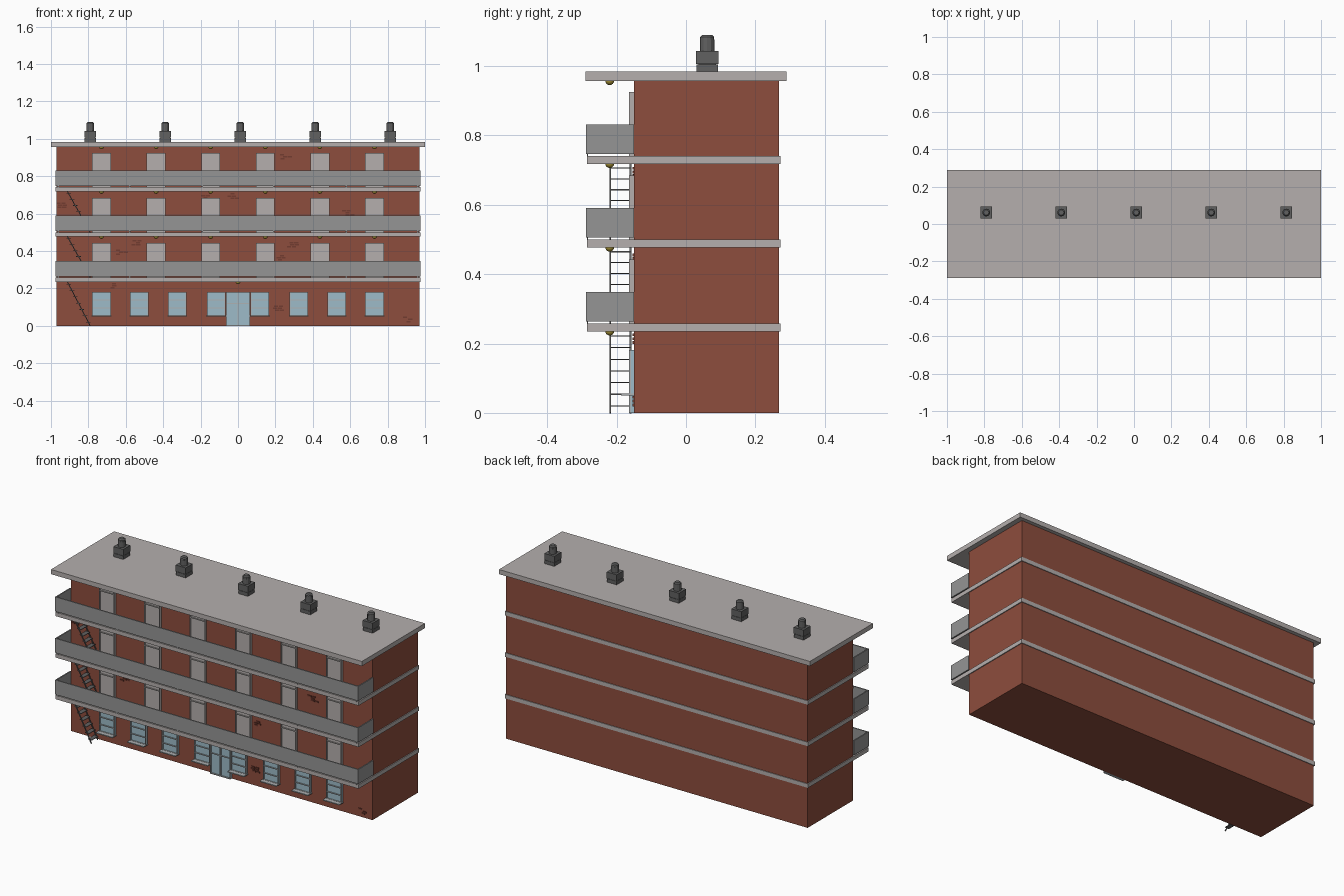
import bpy, bmesh, random
from mathutils import Matrix, Vector

if "Cube" in bpy.data.objects:
    bpy.data.objects.remove(bpy.data.objects["Cube"])

random.seed(4)


def material(name, r, g, b):
    m = bpy.data.materials.new(name)
    m.diffuse_color = (r, g, b, 1)
    m.use_nodes = True
    m.node_tree.nodes["Principled BSDF"].inputs["Base Color"].default_value = m.diffuse_color
    return m


BRICK = material("brick", 0.27, 0.075, 0.047)
DARK_BRICK = material("dark_brick", 0.17, 0.045, 0.03)
CONCRETE = material("concrete", 0.46, 0.43, 0.42)
PANEL = material("panel", 0.30, 0.30, 0.30)
GLASS = material("glass", 0.34, 0.50, 0.58)
FRAME = material("frame", 0.42, 0.44, 0.45)
METAL = material("dark_metal", 0.12, 0.12, 0.12)
BRASS = material("brass", 0.40, 0.30, 0.04)


def finish(bm, name, mat):
    me = bpy.data.meshes.new(name)
    bm.to_mesh(me)
    bm.free()
    me.materials.append(mat)
    ob = bpy.data.objects.new(name, me)
    bpy.context.collection.objects.link(ob)
    return ob


def add_box(bm, x0, x1, y0, y1, z0, z1):
    m = Matrix.Translation(((x0 + x1) / 2, (y0 + y1) / 2, (z0 + z1) / 2))
    bmesh.ops.create_cube(bm, size=1, matrix=m @ Matrix.Diagonal((x1 - x0, y1 - y0, z1 - z0, 1)))


def boxes(name, mat, items):
    bm = bmesh.new()
    for b in items:
        add_box(bm, *b)
    return finish(bm, name, mat)


WALL = -0.15
SLABS = [0.235, 0.477, 0.718]
DOOR_X = [-0.73, -0.438, -0.146, 0.146, 0.438, 0.73]

# Main block and roof
boxes("brick_body", BRICK, [(-0.97, 0.97, WALL, 0.268, 0, 0.957)])
boxes("roof", CONCRETE, [(-1, 1, -0.29, 0.29, 0.957, 0.984)])

# Floor slabs and balcony parapets
for i, z in enumerate(SLABS):
    boxes(f"floor_slab_{i}", CONCRETE, [(-0.975, 0.975, -0.285, 0.272, z, z + 0.023)])
    p0, p1 = z + 0.029, z + 0.113
    boxes(f"balcony_parapet_{i}", PANEL, [
        (-0.975, 0.975, -0.288, -0.281, p0, p1),
        (-0.975, -0.968, -0.281, WALL, p0, p1),
        (0.968, 0.975, -0.281, WALL, p0, p1)])
    # short posts carrying the parapet
    boxes(f"parapet_posts_{i}", PANEL,
          [(x - 0.004, x + 0.004, -0.286, -0.282, z + 0.02, p0 + 0.01)
           for x in (-0.96, -0.58, -0.19, 0.19, 0.58, 0.96)])


def window(name, x, w, z0, z1, mat, bars, mullion=False):
    h, t = w / 2, 0.005
    boxes(name + "_pane", mat, [(x - h, x + h, -0.158, WALL + 0.005, z0, z1)])
    parts = [(x - h, x - h + t, -0.165, -0.155, z0, z1),
             (x + h - t, x + h, -0.165, -0.155, z0, z1),
             (x - h, x + h, -0.165, -0.155, z1 - t, z1),
             (x - h, x + h, -0.165, -0.155, z0, z0 + t)]
    parts += [(x - h, x + h, -0.164, -0.155, b - 0.002, b + 0.002) for b in bars]
    if mullion:
        parts.append((x - 0.003, x + 0.003, -0.164, -0.155, z0, z1))
    boxes(name + "_frame", CONCRETE if mat == CONCRETE else FRAME, parts)


# Balcony doors
for i, z in enumerate(SLABS):
    for j, x in enumerate(DOOR_X):
        window(f"balcony_door_{i}_{j}", x, 0.10, z + 0.023, z + 0.207, CONCRETE, [z + 0.155])

# Ground floor windows with sills, and entrance door
for j, x in enumerate([-0.73, -0.528, -0.325, -0.117, 0.117, 0.325, 0.528, 0.73]):
    window(f"ground_window_{j}", x, 0.10, 0.052, 0.181, GLASS, [0.095, 0.138])
    boxes(f"window_sill_{j}", FRAME, [(x - 0.053, x + 0.053, -0.188, WALL, 0.050, 0.056)])
window("entrance_door", 0, 0.13, 0.0, 0.181, GLASS, [0.12], True)


# Ceiling lamps
def lamp(name, x, z):
    bm = bmesh.new()
    bmesh.ops.create_uvsphere(bm, u_segments=12, v_segments=8, radius=0.013,
                              matrix=Matrix.Translation((x, -0.22, z)))
    ob = finish(bm, name, BRASS)
    ob.data.shade_smooth()


lamp("entrance_lamp", 0, 0.236)
for i, z in enumerate([0.478, 0.719, 0.958]):
    for j, x in enumerate(DOOR_X):
        lamp(f"balcony_lamp_{i}_{j}", x, z)

# Steep stairs between balconies
for i, (z0, z1) in enumerate(zip([0, 0.258, 0.50], SLABS)):
    a, b = Vector((-0.79, 0, z0)), Vector((-0.912, 0, z1))
    bm = bmesh.new()
    d = b - a
    rot = d.to_track_quat('Z', 'Y').to_matrix().to_4x4()
    for y in (-0.218, -0.160):
        m = Matrix.Translation((a + b) / 2 + Vector((0, y, 0)))
        bmesh.ops.create_cube(bm, size=1, matrix=m @ rot @ Matrix.Diagonal((0.005, 0.005, d.length, 1)))
    for k in range(7):
        p = a + d * ((k + 0.6) / 7)
        add_box(bm, p.x - 0.013, p.x + 0.013, -0.218, -0.160, p.z - 0.0015, p.z + 0.0015)
    finish(bm, f"stairs_{i}", METAL)

# Chimney vents: stacked blocks with a rounded cap
for i in range(5):
    x, y = -0.79 + 0.401 * i, 0.061
    bm = bmesh.new()
    for r, z0, z1 in [(0.031, 0.984, 1.004), (0.032, 1.006, 1.043), (0.025, 1.003, 1.007)]:
        add_box(bm, x - r, x + r, y - r, y + r, z0, z1)
    for r1, r2, z0, z1 in [(0.021, 0.021, 1.043, 1.076), (0.020, 0.020, 1.076, 1.084),
                           (0.020, 0.014, 1.084, 1.090)]:
        bmesh.ops.create_cone(bm, cap_ends=True, segments=12, radius1=r1, radius2=r2,
                              depth=z1 - z0, matrix=Matrix.Translation((x, y, (z0 + z1) / 2)))
    finish(bm, f"chimney_{i}", METAL)

# Patches of raised bricks on the front wall
patches = [(0.25, 0.90), (-0.54, 0.44), (-0.63, 0.39), (0.58, 0.60), (-0.03, 0.69), (-0.94, 0.64),
           (-0.18, 0.68), (0.23, 0.36), (0.29, 0.43), (0.91, 0.03), (0.21, 0.09), (-0.67, 0.21)]
bricks = []
for px, pz in patches:
    for row in range(3):
        x = px - 0.03 + random.uniform(0, 0.03)
        for k in range(random.randint(1, 2)):
            z = pz + (row - 1) * 0.011
            bricks.append((x, x + 0.022, WALL - 0.004, WALL + 0.01, z, z + 0.008))
            x += 0.025
boxes("raised_bricks", DARK_BRICK, bricks)
